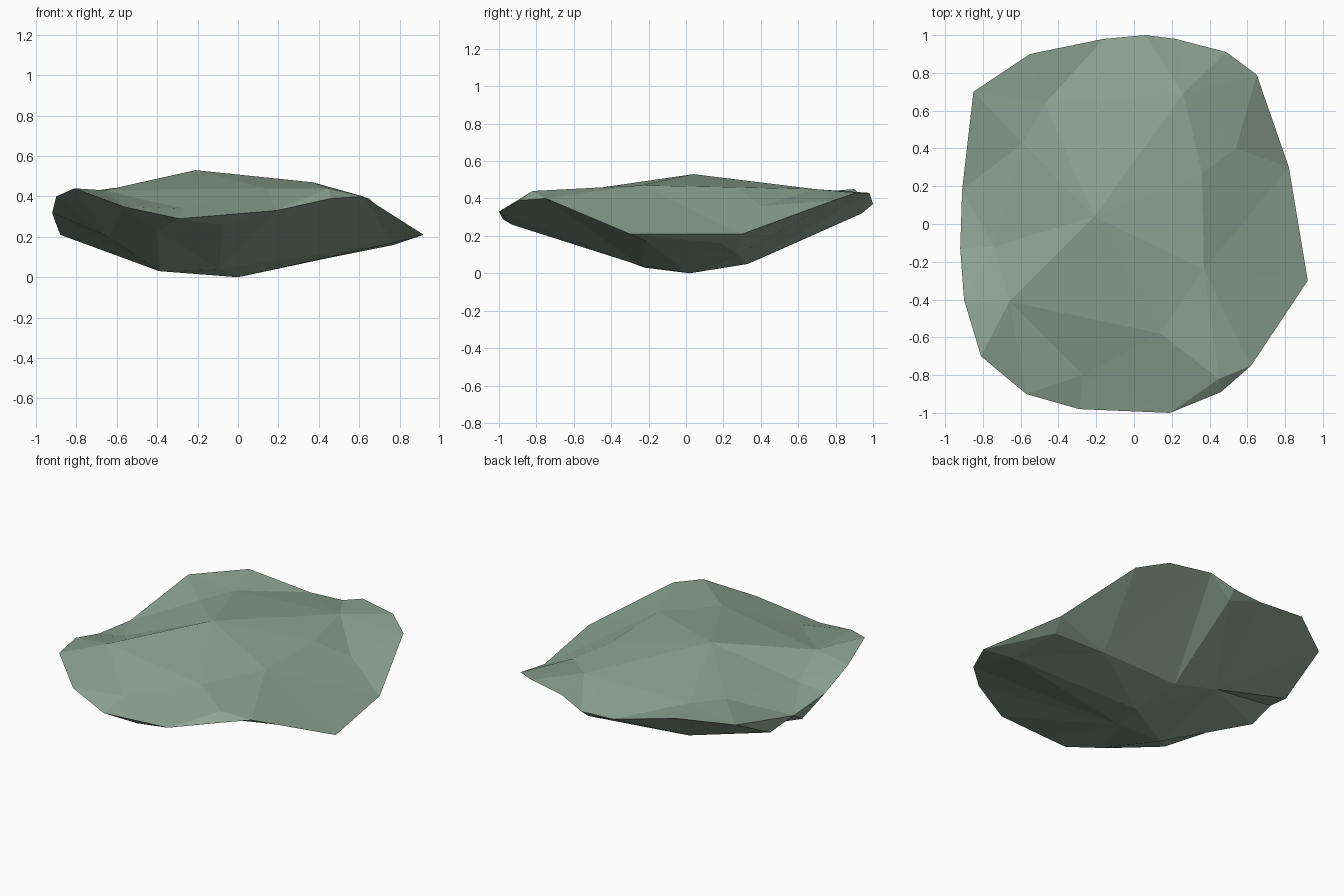
import bpy
import bmesh
from mathutils import Vector
from mathutils.geometry import delaunay_2d_cdt

cube = bpy.data.objects.get("Cube")
if cube:
    bpy.data.objects.remove(cube, do_unlink=True)

# Outer rim of the slab, counter-clockwise from the front left corner
rim = [(-.81, -.7, .44), (-.57, -.9, .35), (-.29, -.98, .29), (.19, -1, .33),
       (.46, -.89, .39), (.62, -.75, .4), (.92, -.3, .21), (.82, .3, .21),
       (.65, .79, .39), (.49, .91, .43), (.22, .98, .43), (.06, 1, .37),
       (-.16, .98, .37), (-.55, .9, .45), (-.85, .7, .41), (-.91, .18, .29),
       (-.92, -.13, .32), (-.9, -.4, .4)]

# Named corners on the upper surface
crown = {
    "peak": (-.21, .04, .53), "east": (.36, .27, .46),
    "southeast": (.37, -.24, .47), "south": (.14, -.58, .44),
    "front_bump": (.45, -.82, .44), "front_dip": (-.27, -.8, .34),
    "southwest": (-.66, -.41, .43), "west": (-.74, -.12, .35),
    "northwest": (-.59, .43, .41), "north": (-.47, .64, .43),
    "northeast": (.26, .69, .45), "shoulder": (.54, .4, .36),
}

# Ridges and creases that must stay as edges
ridges = [("peak", name) for name in
          ("east", "southeast", "south", "southwest", "west", "northwest", "northeast")]
ridges += [("southwest", "south"), ("southwest", "front_dip"),
           ("front_dip", "south"), ("east", "southeast"),
           ("shoulder", "northeast"), ("north", "northeast"),
           ("southeast", "front_bump")]

# Corners of the shallow keel underneath
keel = [(0, .02, 0), (-.39, -.22, .03), (-.09, -.24, .04), (-.04, .33, .05),
        (-.3, .4, .08), (.47, .28, .1), (.77, .19, .16), (.77, -.21, .17),
        (-.64, -.48, .2), (-.88, .05, .21), (-.87, .37, .24),
        (-.4, -.77, .23), (-.08, -.93, .26), (.05, .94, .32)]


def triangulate(points, edges):
    """Triangles, as point indices, that span the points seen from above."""
    flat = [Vector(p[:2]) for p in points]
    result = delaunay_2d_cdt(flat, edges, [], 0, 1e-5)
    origin = result[3]
    return [[origin[i][0] for i in tri] for tri in result[2]
            if all(origin[i] for i in tri)]


bm = bmesh.new()
rim_verts = [bm.verts.new(p) for p in rim]
count = len(rim)
border = [(i, (i + 1) % count) for i in range(count)]


def add_side(inner, edges, flip):
    verts = rim_verts + [bm.verts.new(p) for p in inner]
    for tri in triangulate(rim + inner, border + edges):
        corners = [verts[i] for i in tri]
        bm.faces.new(corners[::-1] if flip else corners)


# Upper and lower surfaces share the rim
names = list(crown)
ridge_ids = [(count + names.index(a), count + names.index(b)) for a, b in ridges]
add_side(list(crown.values()), ridge_ids, False)
add_side(keel, [], True)
bmesh.ops.recalc_face_normals(bm, faces=bm.faces)

mesh = bpy.data.meshes.new("rock_slab")
bm.to_mesh(mesh)
bm.free()
rock = bpy.data.objects.new("rock_slab", mesh)
bpy.context.collection.objects.link(rock)

# Mossy stone colour
stone = bpy.data.materials.new("grey_green_stone")
stone.use_nodes = True
colour = (.27, .37, .3, 1)
stone.diffuse_color = colour
stone.node_tree.nodes["Principled BSDF"].inputs["Base Color"].default_value = colour
mesh.materials.append(stone)
